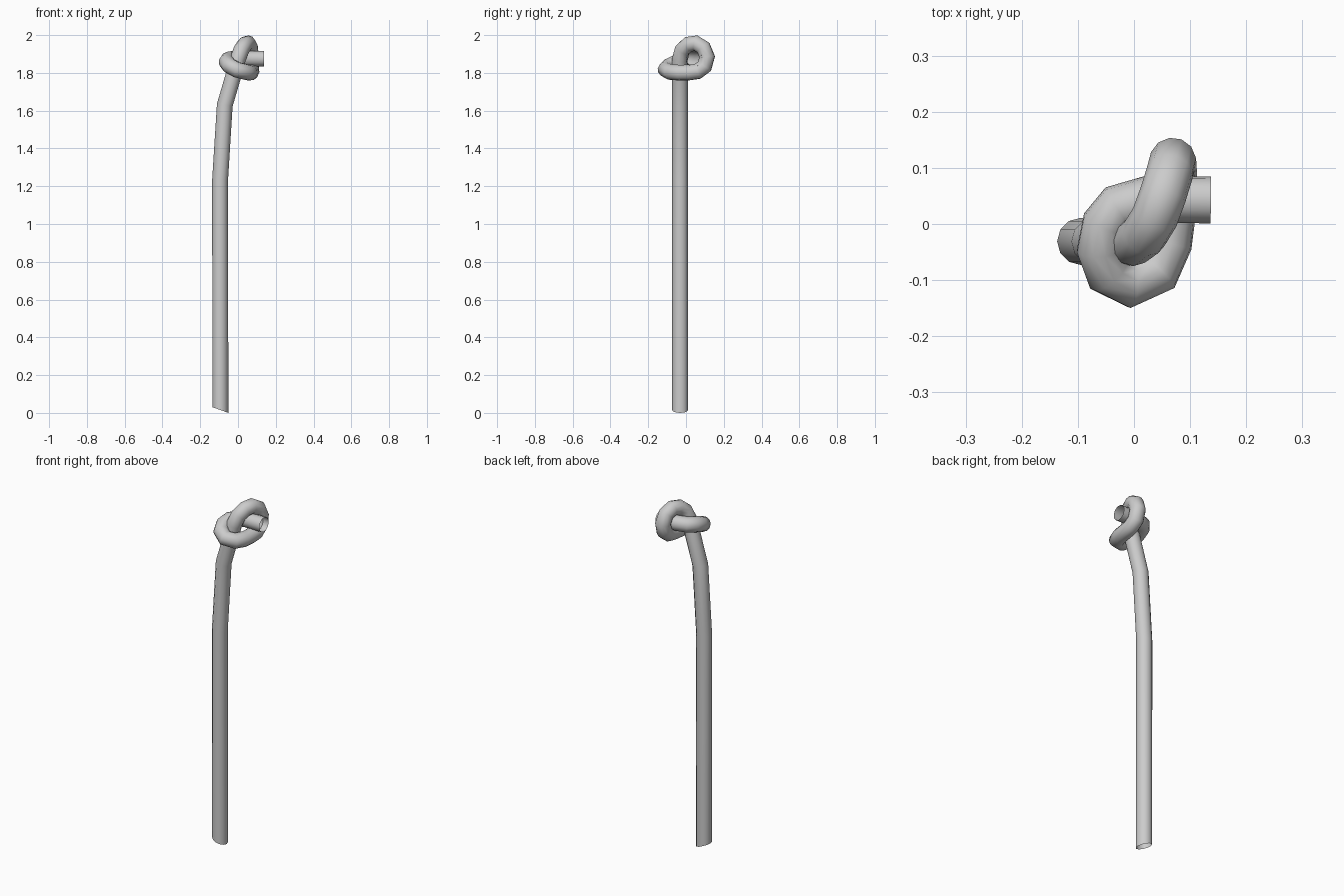
import bpy

# Centre line of the rope: long stem, upright loop, lying loop, free end
path = [
    (-0.093, -0.031, 0.015), (-0.095, -0.031, 1.23), (-0.07, -0.031, 1.63),
    (-0.02, -0.031, 1.80),
    (-0.002, -0.033, 1.87), (0.018, -0.019, 1.922), (0.037, 0.012, 1.951),
    (0.052, 0.053, 1.957), (0.064, 0.092, 1.933), (0.069, 0.112, 1.885),
    (0.07, 0.098, 1.835), (0.071, 0.062, 1.808), (0.068, 0.015, 1.802),
    (0.062, -0.035, 1.801), (0.042, -0.085, 1.805), (-0.008, -0.108, 1.817),
    (-0.046, -0.088, 1.838), (-0.061, -0.045, 1.858), (-0.052, 0.0, 1.870),
    (-0.028, 0.030, 1.874), (0.025, 0.044, 1.875), (0.137, 0.043, 1.875),
]
curve = bpy.data.curves.new("knotted_rope", 'CURVE')
curve.dimensions = '3D'
curve.bevel_depth = 0.042
curve.bevel_resolution = 4
curve.twist_mode = 'MINIMUM'
spline = curve.splines.new('POLY')
spline.points.add(len(path) - 1)
for p, co in zip(spline.points, path):
    p.co = (*co, 1)

rope = bpy.data.objects.new("knotted_rope", curve)
bpy.context.collection.objects.link(rope)
bpy.context.view_layer.objects.active = rope
rope.select_set(True)
bpy.ops.object.convert(target='MESH')
rope = bpy.context.object

# Slanted cut at the foot
for v in rope.data.vertices:
    if v.co.z < 0.2:
        v.co.z = 0.015 - (v.co.x + 0.093) * 0.357

bpy.ops.object.shade_smooth_by_angle(angle=1.0)
